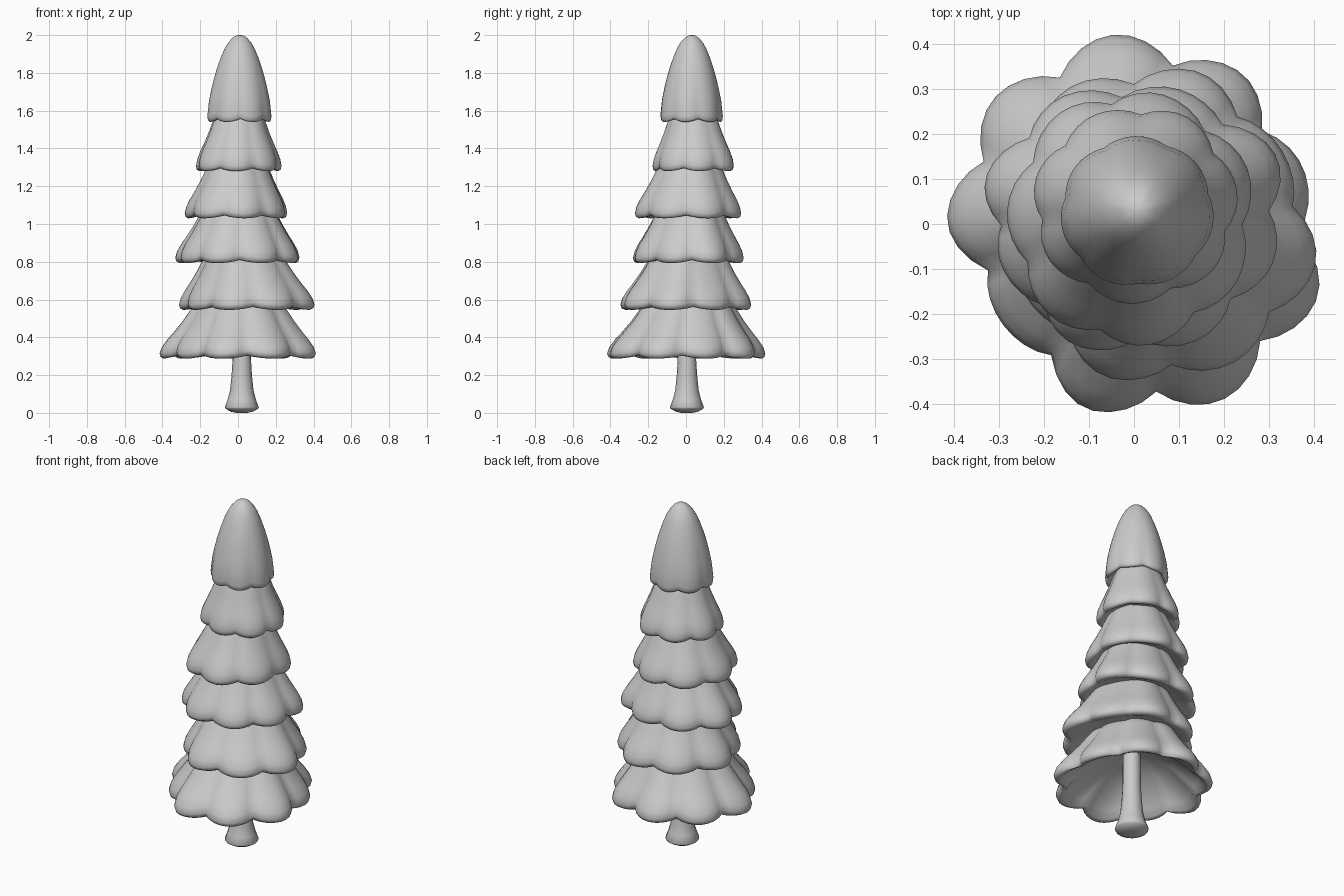
import bpy, bmesh
from math import sin, cos, pi, radians, tau

if "Cube" in bpy.data.objects:
    bpy.data.objects.remove(bpy.data.objects["Cube"])

SPINE = (0.01, 0.032)


def loft(name, rings, angle):
    """Skin closed rings of equal length and cap both ends."""
    bm = bmesh.new()
    loops = [[bm.verts.new(p) for p in ring] for ring in rings]
    n = len(loops[0])
    for a, b in zip(loops, loops[1:]):
        for i in range(n):
            j = (i + 1) % n
            bm.faces.new((a[i], a[j], b[j], b[i]))
    bm.faces.new(loops[0])
    bm.faces.new(loops[-1])
    bmesh.ops.recalc_face_normals(bm, faces=bm.faces)
    mesh = bpy.data.meshes.new(name)
    bm.to_mesh(mesh)
    bm.free()
    obj = bpy.data.objects.new(name, mesh)
    bpy.context.collection.objects.link(obj)
    bpy.context.view_layer.objects.active = obj
    obj.select_set(True)
    bpy.ops.object.shade_smooth_by_angle(angle=radians(angle))
    obj.select_set(False)
    return obj


def tier(name, box, z0, phase, depth, reach, profile):
    """Scalloped skirt: lobed rim fitted to box, scaled along the profile.
    reach holds the relative length of each lobe."""
    x0, x1, y0, y1 = box
    lobes = len(reach)
    n = lobes * 8
    lobe, raw = [], []
    for i in range(n):
        a = tau * i / n + radians(phase)
        k, t = i // 8, (1 - cos(pi * (i % 8) / 8)) / 2
        w = reach[k] * (1 - t) + reach[(k + 1) % lobes] * t
        l = abs(cos(lobes * pi * i / n)) ** 0.9
        r = w * (1 - depth + depth * l)
        lobe.append(l)
        raw.append((r * cos(a), r * sin(a)))
    lo = [min(p[k] for p in raw) for k in (0, 1)]
    hi = [max(p[k] for p in raw) for k in (0, 1)]
    rim = [(x0 + (x1 - x0) * (p[0] - lo[0]) / (hi[0] - lo[0]),
            y0 + (y1 - y0) * (p[1] - lo[1]) / (hi[1] - lo[1])) for p in raw]
    rings = []
    for f, h in profile:
        ring = []
        for (x, y), l in zip(rim, lobe):
            # scallops fade out towards the top of the skirt
            even = 1 + depth * (l - 0.7) * (min(f, 1) - 1) * 1.2
            droop = 0.018 * (1 - l) * f * f
            ring.append((SPINE[0] * (1 - f) + x * f * even,
                         SPINE[1] * (1 - f) + y * f * even,
                         z0 + h + droop))
        rings.append(ring)
    return loft(name, rings, 60)


# Profiles (fraction of rim, height): underside, rolled rim, sloping top
hollow = [(0.12, 0.19), (0.5, 0.14), (0.83, 0.045), (0.9, 0.008), (0.95, 0.0)]
shallow = [(0.1, 0.04), (0.5, 0.035), (0.78, 0.018), (0.88, 0.002), (0.94, 0.0)]
slope = [(0.985, 0.008), (1.0, 0.027), (0.975, 0.06), (0.91, 0.1),
         (0.83, 0.14), (0.72, 0.2), (0.64, 0.25), (0.5, 0.33), (0.03, 0.36)]
bullet = [(0.985, 0.008), (1.0, 0.03), (0.95, 0.11), (0.88, 0.17),
          (0.795, 0.23), (0.71, 0.28), (0.59, 0.34), (0.48, 0.385),
          (0.36, 0.42), (0.23, 0.445), (0.12, 0.457), (0.02, 0.46)]

# Skirt tiers: rim extents, height, lobe phase, scallop depth, lobe lengths
tiers = [
    ((-0.415, 0.412, -0.418, 0.42), 0.287, 17, 0.13,
     [.39, .41, .425, .42, .415, .365, .42, .43, .43]),
    ((-0.312, 0.405, -0.347, 0.345), 0.545, -15, 0.11,
     [1.03, .92, 1, 1, 1, .9, 1, 1]),
    ((-0.332, 0.325, -0.28, 0.305), 0.793, 26, 0.11,
     [1.07, 1, 1, 1, .92, 1, 1, 1]),
    ((-0.282, 0.26, -0.27, 0.292), 1.03, -29, 0.1,
     [1, 1.03, 1, 1, 1, 1, 1]),
    ((-0.222, 0.23, -0.177, 0.253), 1.28, 215, 0.09,
     [1, 1, 1, 1, 1.03, 1, 1]),
]
for i, spec in enumerate(tiers):
    tier(f"branch_tier_{i + 1}", *spec, (shallow if i else hollow) + slope)

# Rounded top
tier("tree_tip", (-0.162, 0.177, -0.135, 0.195), 1.54, 40, 0.05, [1] * 7,
     shallow + bullet)

# Trunk with flared foot
trunk = [(0.03, 0.0), (0.06, 0.007), (0.086, 0.022), (0.09, 0.03), (0.075, 0.07),
         (0.062, 0.12), (0.054, 0.2), (0.049, 0.28), (0.047, 0.5)]
loft("trunk", [[(0.02 + r * cos(tau * i / 16), 0.005 + r * sin(tau * i / 16), z)
                for i in range(16)] for r, z in trunk], 50)
